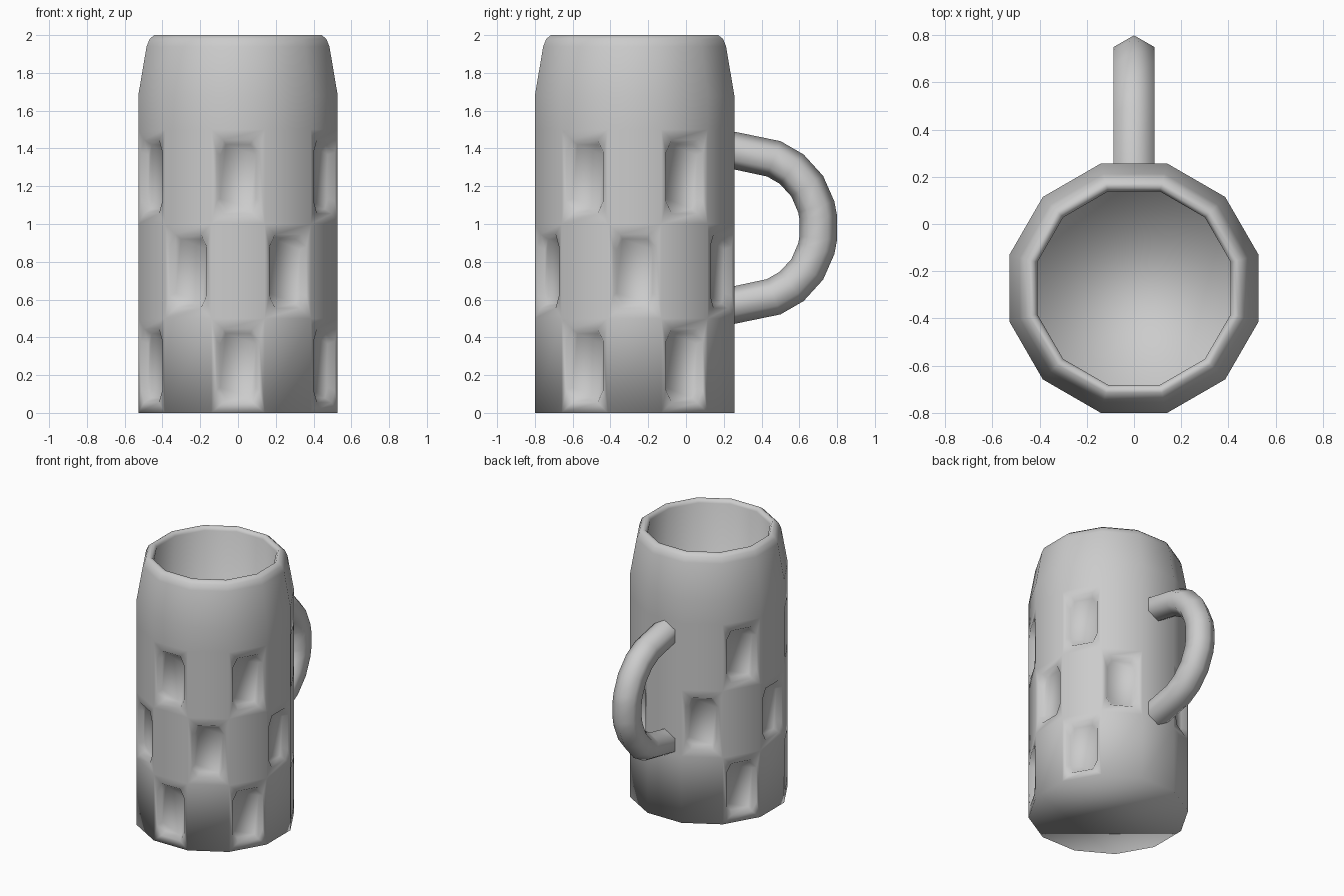
import bpy, bmesh
from math import sin, cos, radians, pi
from mathutils import Vector

if "Cube" in bpy.data.objects:
    bpy.data.objects.remove(bpy.data.objects["Cube"])

CY = -0.272      # axis of the body in y
N = 12           # sides
A = 0.528        # half width across flats


def finish(bm, name):
    bmesh.ops.remove_doubles(bm, verts=bm.verts, dist=0.0005)
    bmesh.ops.recalc_face_normals(bm, faces=bm.faces)
    for f in bm.faces:
        f.smooth = True
    me = bpy.data.meshes.new(name)
    bm.to_mesh(me)
    bm.free()
    ob = bpy.data.objects.new(name, me)
    bpy.context.collection.objects.link(ob)
    return ob


def corner(k, apothem, z):
    a = radians(-105 + 30 * k)
    r = apothem / cos(pi / N)
    return Vector((r * cos(a), CY + r * sin(a), z))


def face(bm, pts):
    return bm.faces.new([bm.verts.new(p) for p in pts])


def panel(bm, k, z0, z1):
    """Wall cell with a sunken, corner-cut window."""
    a = radians(-90 + 30 * k)
    n = Vector((cos(a), sin(a), 0))
    t = Vector((-sin(a), cos(a), 0))
    mid = Vector((0, CY, (z0 + z1) / 2)) + n * A

    def octagon(w, h, cw, ch, depth):
        uv = [(-w + cw, -h), (w - cw, -h), (w, -h + ch), (w, h - ch),
              (w - cw, h), (-w + cw, h), (-w, h - ch), (-w, -h + ch)]
        return [mid + t * u + Vector((0, 0, v)) - n * depth for u, v in uv]

    rim = octagon(0.113, 0.195, 0.035, 0.065, 0)
    floor = octagon(0.095, 0.17, 0.03, 0.055, 0.035)
    c = [corner(k, A, z0), corner(k + 1, A, z0), corner(k + 1, A, z1), corner(k, A, z1)]
    for i in range(4):
        j = (i + 1) % 4
        face(bm, [c[i], c[j], rim[2 * i + 1], rim[2 * i]])
        face(bm, [c[j], rim[(2 * i + 2) % 8], rim[2 * i + 1]])
    for i in range(8):
        j = (i + 1) % 8
        face(bm, [rim[i], rim[j], floor[j], floor[i]])
    face(bm, floor)


# Mug body: twelve-sided profile with checkerboard windows, hollow inside
profile = [(A, 0), (A, 0.5), (A, 1.0), (A, 1.5), (A, 1.68), (0.484, 1.94),
           (0.468, 1.98), (0.443, 2.0), (0.425, 2.0), (0.41, 1.975), (0.41, 0.1)]
bm = bmesh.new()
for row in range(len(profile) - 1):
    (r0, z0), (r1, z1) = profile[row], profile[row + 1]
    for k in range(N):
        if row < 3 and k != 6 and (k + row) % 2 == 0:
            panel(bm, k, z0, z1)
        else:
            face(bm, [corner(k, r0, z0), corner(k + 1, r0, z0),
                      corner(k + 1, r1, z1), corner(k, r1, z1)])
for r, z in (profile[0], profile[-1]):
    face(bm, [corner(k, r, z) for k in range(N)])
finish(bm, "mug_body")

# Handle: hexagonal section swept along a mirrored path
half = [(0.25, 1.39), (0.465, 1.345), (0.56, 1.29), (0.642, 1.20), (0.69, 1.09), (0.70, 1.035)]
path = [Vector((0, y, z)) for y, z in half]
path += [Vector((0, y, 1.96 - z)) for y, z in reversed(half)]
bm = bmesh.new()
rings = []
X = Vector((1, 0, 0))
for i, p in enumerate(path):
    d0 = (p - path[i - 1]).normalized() if i else Vector((0, 1, 0))
    d1 = (path[i + 1] - p).normalized() if i < len(path) - 1 else Vector((0, -1, 0))
    tan = (d0 + d1).normalized() if 0 < i < len(path) - 1 else (d0 if i == 0 else d1)
    out = X.cross(tan)
    rings.append([bm.verts.new(p + out * 0.1 * cos(j * pi / 3) + X * 0.1 * sin(j * pi / 3))
                  for j in range(6)])
for a, b in zip(rings, rings[1:]):
    for j in range(6):
        bm.faces.new([a[j], a[(j + 1) % 6], b[(j + 1) % 6], b[j]])
finish(bm, "handle")
